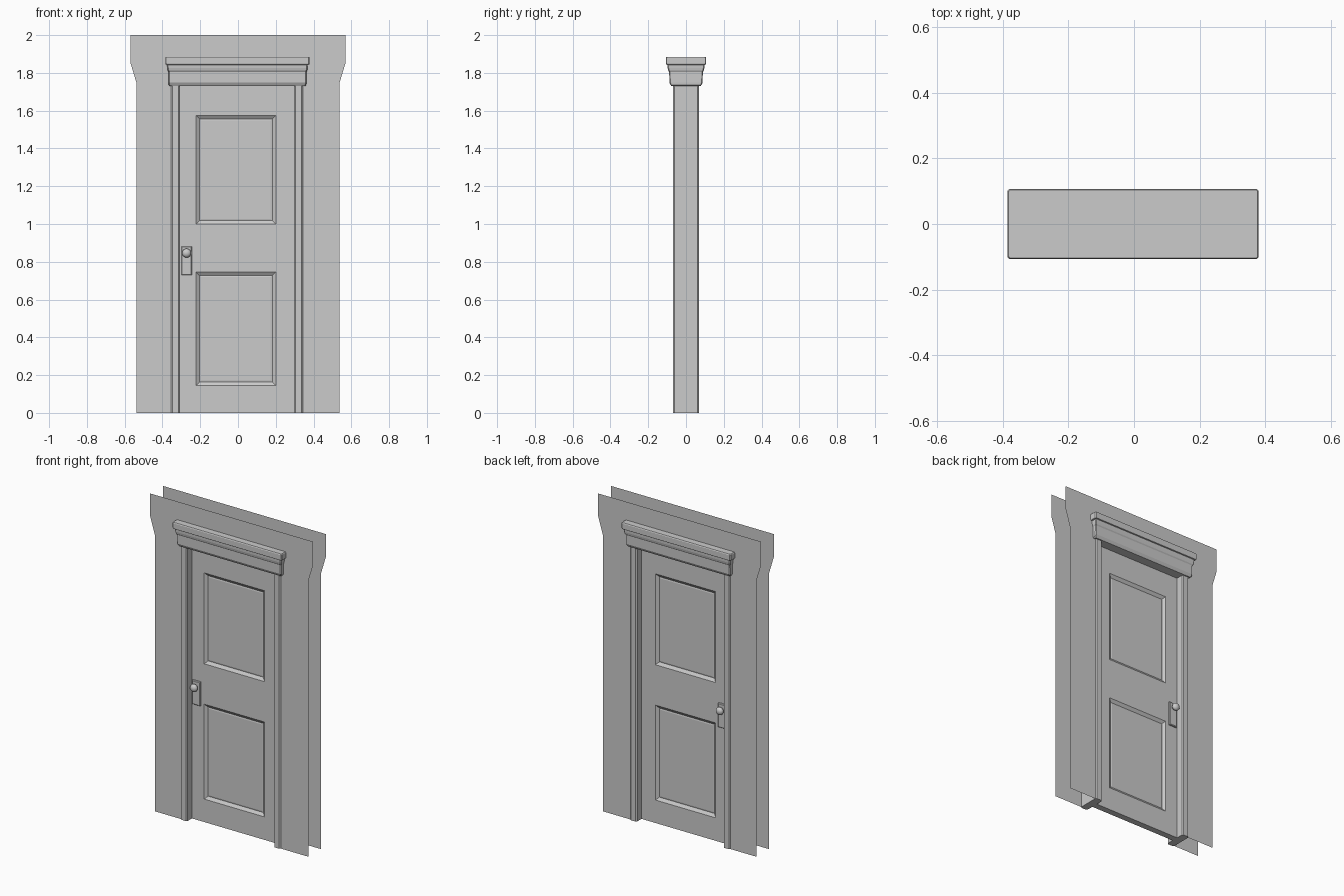
import bpy, bmesh, math
from mathutils import Matrix

if "Cube" in bpy.data.objects:
    bpy.data.objects.remove(bpy.data.objects["Cube"])

WALL_Y = 0.063      # wall skin distance from the centre
DOOR_Y = 0.02       # half thickness of the door leaf


def finish(name, bm, smooth=None):
    bmesh.ops.recalc_face_normals(bm, faces=bm.faces[:])
    me = bpy.data.meshes.new(name)
    bm.to_mesh(me)
    bm.free()
    ob = bpy.data.objects.new(name, me)
    bpy.context.collection.objects.link(ob)
    if smooth:
        bpy.ops.object.select_all(action='DESELECT')
        ob.select_set(True)
        bpy.context.view_layer.objects.active = ob
        bpy.ops.object.shade_smooth_by_angle(angle=math.radians(smooth))
    return ob


def loft(name, rings, smooth=None):
    """Skin a stack of closed rings and cap both ends."""
    bm = bmesh.new()
    vs = [[bm.verts.new(p) for p in r] for r in rings]
    n = len(vs[0])
    for a, b in zip(vs, vs[1:]):
        for i in range(n):
            j = (i + 1) % n
            bm.faces.new((a[i], a[j], b[j], b[i]))
    bm.faces.new(vs[0])
    bm.faces.new(vs[-1])
    return finish(name, bm, smooth)


def chamfered(cx, hx, hy, c, z):
    """Rectangle section with cut corners."""
    pts = [(hx, hy - c), (hx - c, hy), (-hx + c, hy), (-hx, hy - c),
           (-hx, -hy + c), (-hx + c, -hy), (hx - c, -hy), (hx, -hy + c)]
    return [(cx + x, y, z) for x, y in pts]


# Wall skins on both sides, thin sheets with a doorway opening
for side, label in ((-1, "front"), (1, "back")):
    outline = [(-0.537, 0), (-0.537, 1.745), (-0.57, 1.855), (-0.57, 2),
               (0.57, 2), (0.57, 1.855), (0.537, 1.745), (0.537, 0),
               (0.33, 0), (0.33, 1.76), (-0.34, 1.76), (-0.34, 0)]
    bm = bmesh.new()
    bm.faces.new([bm.verts.new((x, side * WALL_Y, z)) for x, z in outline])
    finish("wall_" + label, bm)

# Door posts running through the wall
for label, cx in (("left", -0.332), ("right", 0.321)):
    loft("post_" + label, [chamfered(cx, 0.024, 0.07, 0.008, z) for z in (0, 1.75)])

# Moulded lintel: half sizes stepping out towards the top
steps = [(0.358, 0.078, 1.73), (0.364, 0.082, 1.737), (0.365, 0.088, 1.748),
         (0.365, 0.089, 1.805), (0.369, 0.094, 1.812), (0.371, 0.097, 1.825),
         (0.372, 0.098, 1.842), (0.380, 0.105, 1.844), (0.382, 0.107, 1.849),
         (0.382, 0.107, 1.880), (0.379, 0.104, 1.885)]
loft("lintel", [chamfered(-0.003, hx, hy, 0.005, z) for hx, hy, z in steps])

# Door leaf: two recessed panels on each side
xs = [-0.315, -0.222, 0.20, 0.305]
zs = [0, 0.145, 0.745, 1.0, 1.575, 1.74]
bm = bmesh.new()
for y in (-DOOR_Y, DOOR_Y):
    v = [[bm.verts.new((x, y, z)) for x in xs] for z in zs]
    panels = []
    for r in range(5):
        for c in range(3):
            quad = [v[r][c], v[r][c + 1], v[r + 1][c + 1], v[r + 1][c]]
            f = bm.faces.new(quad if y < 0 else quad[::-1])
            if c == 1 and r in (1, 3):
                panels.append(f)
    bm.normal_update()
    bmesh.ops.inset_individual(bm, faces=panels, thickness=0.026, depth=-0.013)
    bmesh.ops.inset_individual(bm, faces=panels, thickness=0.012, depth=0.002)
bmesh.ops.bridge_loops(bm, edges=[e for e in bm.edges if e.is_boundary])
finish("door_leaf", bm)

# Lock plate, neck and knob on each side
for side, label in ((-1, "front"), (1, "back")):
    bm = bmesh.new()
    size = Matrix.Translation((-0.272, side * 0.022, 0.805)) @ Matrix.Diagonal((0.056, 0.018, 0.152, 1))
    bmesh.ops.create_cube(bm, size=1, matrix=size)
    rim = [e for e in bm.edges if all(v.co.y * side > 0.025 for v in e.verts)]
    bmesh.ops.bevel(bm, geom=rim, offset=0.004, segments=1, affect='EDGES')
    finish("lock_plate_" + label, bm)

    turn = Matrix.Rotation(math.pi / 2, 4, 'X')
    bm = bmesh.new()
    bmesh.ops.create_cone(bm, cap_ends=True, segments=16, radius1=0.011, radius2=0.011, depth=0.02,
                          matrix=Matrix.Translation((-0.272, side * 0.036, 0.846)) @ turn)
    finish("knob_neck_" + label, bm, 40)

    bm = bmesh.new()
    bmesh.ops.create_uvsphere(bm, u_segments=16, v_segments=10, radius=0.024,
                              matrix=Matrix.Translation((-0.272, side * 0.052, 0.846)) @ turn @ Matrix.Diagonal((1, 1, 0.75, 1)))
    finish("knob_" + label, bm, 60)
